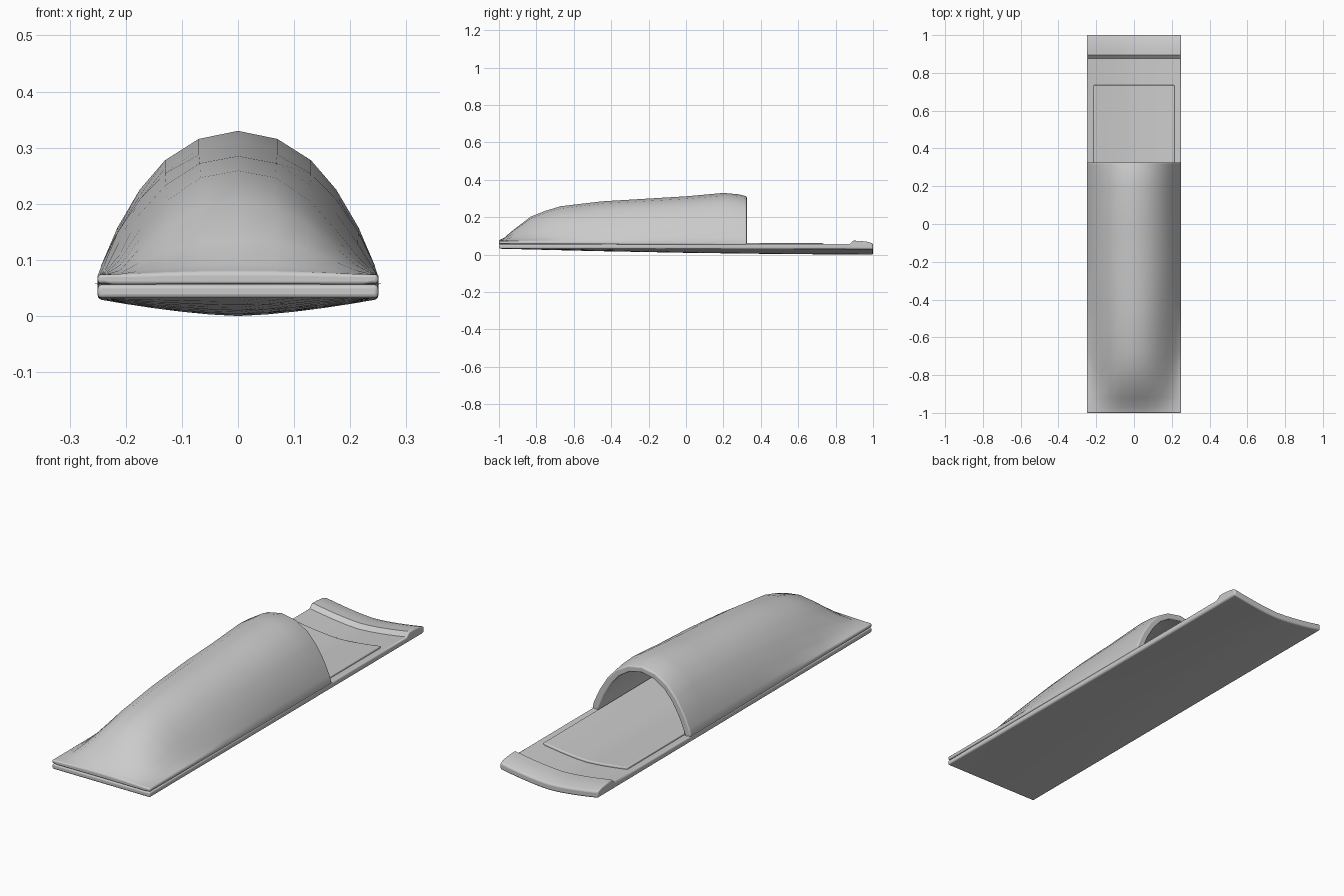
import bpy, bmesh

if "Cube" in bpy.data.objects:
    bpy.data.objects.remove(bpy.data.objects["Cube"])


def interp(table, y):
    for (a, u), (b, v) in zip(table, table[1:]):
        if y <= b:
            t = max(0, (y - a) / (b - a))
            return u + (v - u) * t
    return table[-1][1]


def loft(name, rings, bevel, angle=40):
    """Skin closed cross-sections into a capped, softly bevelled solid."""
    bm = bmesh.new()
    loops = [[bm.verts.new(p) for p in ring] for ring in rings]
    n = len(loops[0])
    for a, b in zip(loops, loops[1:]):
        for i in range(n):
            j = (i + 1) % n
            bm.faces.new((a[i], a[j], b[j], b[i]))
    h = n // 2  # caps are strips of quads between the two halves of the ring
    for ring in (loops[0], loops[-1]):
        for i in range(h - 1):
            bm.faces.new((ring[i], ring[i + 1], ring[n - 2 - i], ring[n - 1 - i]))
    bmesh.ops.recalc_face_normals(bm, faces=bm.faces)
    me = bpy.data.meshes.new(name)
    bm.to_mesh(me)
    bm.free()
    ob = bpy.data.objects.new(name, me)
    bpy.context.collection.objects.link(ob)
    mod = ob.modifiers.new("Soft edges", "BEVEL")
    mod.width, mod.segments = bevel, 3
    mod.limit_method, mod.angle_limit = "ANGLE", 0.87
    bpy.ops.object.select_all(action="DESELECT")
    ob.select_set(True)
    bpy.context.view_layer.objects.active = ob
    bpy.ops.object.shade_smooth_by_angle(angle=angle * 3.14159 / 180)
    return ob


# The sole dips along its centre line, more towards the heel
DIP = [(-1, 0.0), (-0.5, 0.012), (0, 0.021), (0.5, 0.027), (1, 0.03)]


def dip(x, y):
    return interp(DIP, y) * (1 - min(1, abs(x) / 0.25) ** 1.5)


def slab(name, half, ys, low, high, bevel):
    xs = [half * (i / 5 - 1) for i in range(11)]
    rings = []
    for y in ys:
        top = [(x, y, interp(high, y) - dip(x, y)) for x in xs]
        bottom = [(x, y, interp(low, y) - dip(x, y)) for x in reversed(xs)]
        rings.append(top + bottom)
    return loft(name, rings, bevel)


# Sole with the raised heel lip
slab("sole", 0.25, [-1, -0.75, -0.5, -0.25, 0, 0.25, 0.5, 0.7, 0.875, 0.895, 0.93, 0.97, 1],
     [(-1, 0.032), (1, 0.03)],
     [(-1, 0.056), (0.3, 0.058), (0.875, 0.058), (0.895, 0.076), (0.93, 0.075), (0.97, 0.07), (1, 0.06)],
     0.007)

# Insole pad
slab("insole", 0.215, [-0.88, -0.5, -0.2, 0.1, 0.4, 0.735],
     [(-1, 0.05), (1, 0.05)], [(-1, 0.067), (1, 0.068)], 0.005)

# Arched upper: half profiles (x, share of height) for toe and opening
TOE = [(0.25, 0), (0.235, 0.03), (0.21, 0.13), (0.175, 0.36), (0.125, 0.68), (0.065, 0.93), (0, 1)]
ARCH = [(0.25, 0), (0.243, 0.09), (0.215, 0.34), (0.175, 0.6), (0.13, 0.8), (0.07, 0.945), (0, 1)]
CREST = [(-1, 0.078), (-0.97, 0.092), (-0.92, 0.135), (-0.83, 0.203), (-0.75, 0.235), (-0.67, 0.259),
         (-0.45, 0.285), (-0.2, 0.3), (0, 0.312), (0.2, 0.33), (0.28, 0.323), (0.325, 0.312)]
WALL = 0.028


def arch(y, base, height, shrink):
    t = min(1, max(0, (y + 0.85) / 0.6))
    half = [((a + (c - a) * t) * shrink, y, base + height * (b + (d - b) * t))
            for (a, b), (c, d) in zip(TOE, ARCH)]
    return [(-x, y, z) for x, y, z in half] + half[-2::-1]


rings = []
for y, crest in CREST:
    base = interp([(-1, 0.074), (0.325, 0.068)], y)
    outer = arch(y, base, crest - base, 1)
    inner = arch(y, base - 0.018, max(0, crest - base - WALL + 0.018), 1 - WALL / 0.25)
    foot = base - 0.016
    rings.append([(-0.25, y, foot)] + outer + [(0.25, y, foot)]
                 + [(0.235, y, foot)] + inner[::-1] + [(-0.235, y, foot)])
loft("upper", rings, 0.006, 50)
